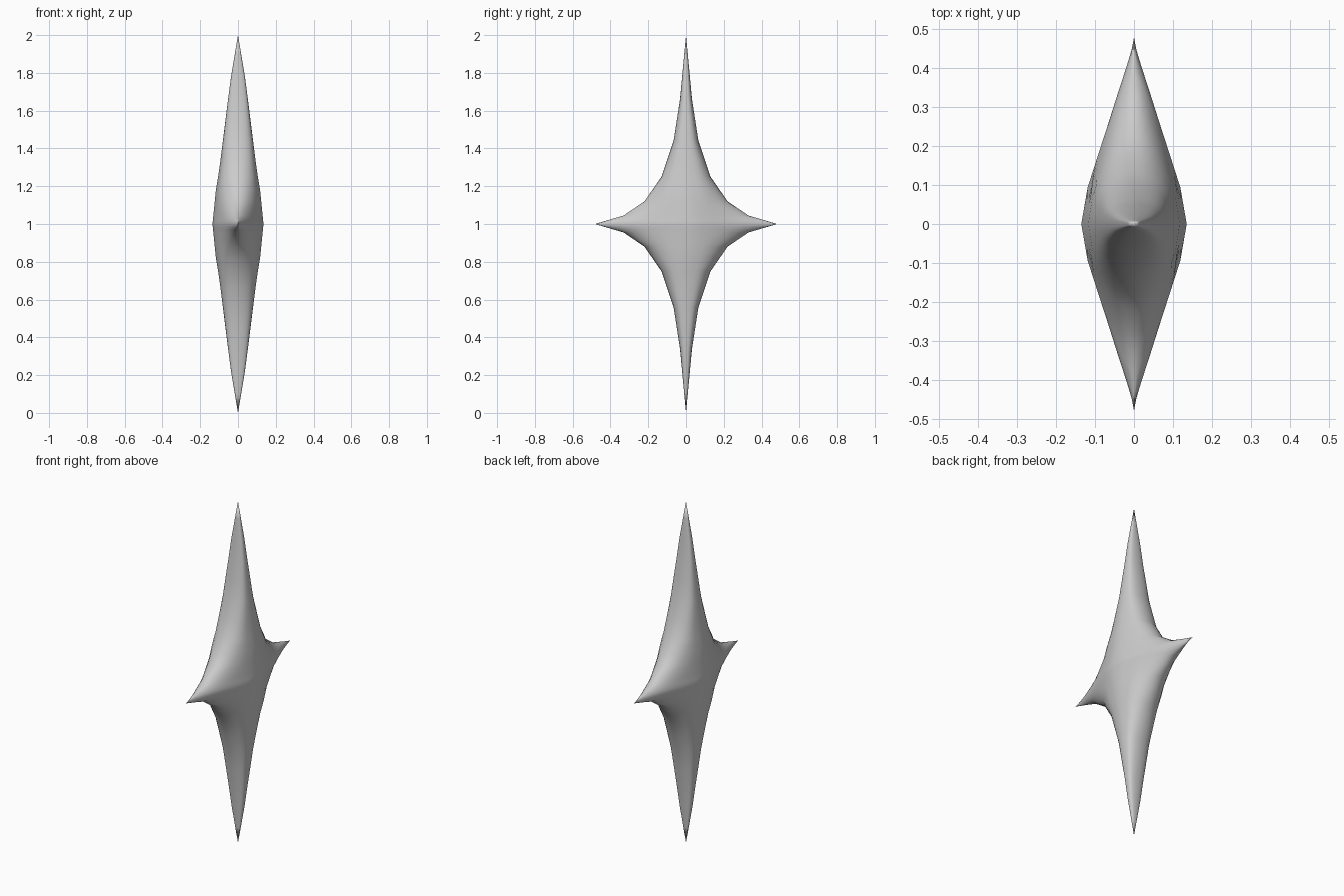
import bpy, bmesh, math

if "Cube" in bpy.data.objects:
    bpy.data.objects.remove(bpy.data.objects["Cube"])

# Quarter outline: height from centre -> half width (y)
OUTLINE = [(0, .482), (.045, .33), (.12, .22), (.25, .13), (.44, .066), (.66, .032), (1, 0)]
# Half thickness (x) along the vertical arm, and its falloff along the side arm
THICK_Z = [(0, .135), (.18, .117), (.28, .1), (.44, .08), (.76, .04), (1, 0)]
FALL_Y = [(0, 1), (.09, .89), (.13, .79), (.28, .46), (.37, .28), (.482, 0)]


def lerp(table, v):
    for (a, fa), (b, fb) in zip(table, table[1:]):
        if v <= b:
            return fa + (fb - fa) * (v - a) / (b - a)
    return table[-1][1]


# Cross-section rings stacked from bottom tip to top tip
half = [0, .015, .03, .045, .08, .12, .18, .25, .34, .44, .55, .66, .78, .9]
levels = [-h for h in reversed(half[1:])] + half
N = 32
bm = bmesh.new()
rings = []
for h in levels:
    width = lerp(OUTLINE, abs(h))
    ring = []
    for i in range(N):
        a = 2 * math.pi * i / N
        s = math.sin(a)
        y = s * width
        x = lerp(THICK_Z, abs(h)) * lerp(FALL_Y, abs(y)) * max(0, 1 - abs(s) ** 4) ** .5
        ring.append(bm.verts.new((math.copysign(x, math.cos(a)), y, 1 + h)))
    rings.append(ring)
for lo, hi in zip(rings, rings[1:]):
    for i in range(N):
        j = (i + 1) % N
        bm.faces.new((lo[i], lo[j], hi[j], hi[i]))

# Pointed tips
for ring, z in ((rings[0], 0), (rings[-1], 2)):
    tip = bm.verts.new((0, 0, z))
    for i in range(N):
        bm.faces.new((ring[i], ring[(i + 1) % N], tip))
bmesh.ops.remove_doubles(bm, verts=bm.verts, dist=1e-5)
bmesh.ops.recalc_face_normals(bm, faces=bm.faces)

mesh = bpy.data.meshes.new("four_point_star")
bm.to_mesh(mesh)
bm.free()
star = bpy.data.objects.new("four_point_star", mesh)
bpy.context.collection.objects.link(star)
for p in mesh.polygons:
    p.use_smooth = True
